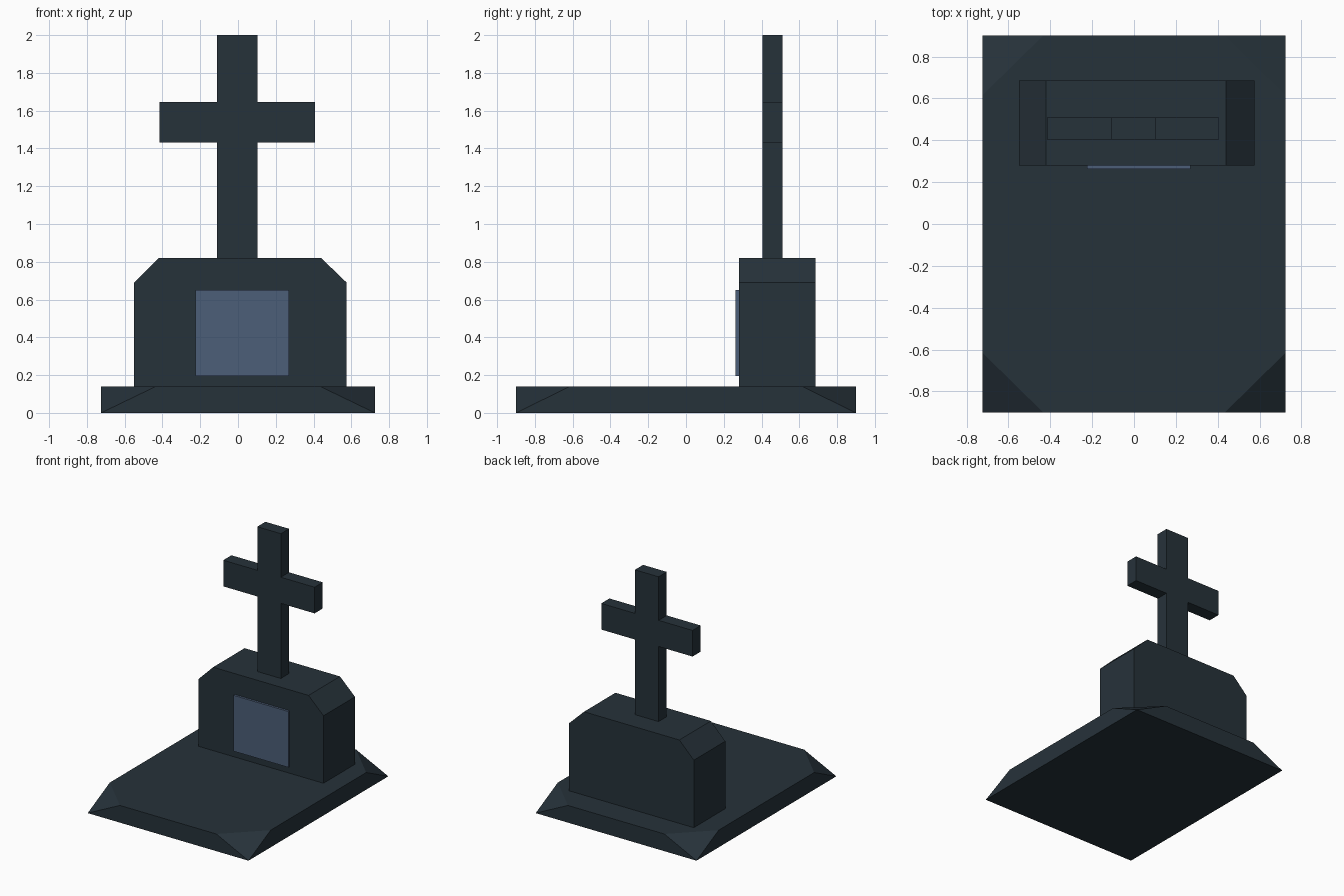
import bpy
import bmesh

default_cube = bpy.data.objects.get("Cube")
if default_cube:
    bpy.data.objects.remove(default_cube, do_unlink=True)


def make_material(name, colour):
    mat = bpy.data.materials.new(name)
    mat.use_nodes = True
    mat.diffuse_color = colour
    for node in mat.node_tree.nodes:
        if node.type == "BSDF_PRINCIPLED":
            node.inputs["Base Color"].default_value = colour
    return mat


def finish(name, bm, mat):
    bmesh.ops.recalc_face_normals(bm, faces=bm.faces)
    mesh = bpy.data.meshes.new(name)
    bm.to_mesh(mesh)
    bm.free()
    mesh.materials.append(mat)
    obj = bpy.data.objects.new(name, mesh)
    bpy.context.collection.objects.link(obj)
    return obj


def extrude_profile(name, outline, front, back, mat):
    """Extrude an outline of (x, z) points from y = front to y = back."""
    bm = bmesh.new()
    face = bm.faces.new([bm.verts.new((x, front, z)) for x, z in outline])
    result = bmesh.ops.extrude_face_region(bm, geom=[face], use_keep_orig=True)
    moved = [g for g in result["geom"] if isinstance(g, bmesh.types.BMVert)]
    bmesh.ops.translate(bm, verts=moved, vec=(0, back - front, 0))
    return finish(name, bm, mat)


stone = make_material("dark slate stone", (0.0194, 0.0319, 0.0423, 1))
plate = make_material("blue grey plate", (0.0723, 0.112, 0.188, 1))

# Ground slab: each top corner is cut down to a point at the bottom corner
HALF_X, HALF_Y, SLAB_TOP = 0.725, 0.9, 0.14
CUT_X, CUT_Y = 0.29, 0.285
bm = bmesh.new()
bottom, top = [], []
for sx, sy in ((-1, -1), (1, -1), (1, 1), (-1, 1)):
    bottom.append(bm.verts.new((sx * HALF_X, sy * HALF_Y, 0)))
    on_side = bm.verts.new((sx * HALF_X, sy * (HALF_Y - CUT_Y), SLAB_TOP))
    on_end = bm.verts.new((sx * (HALF_X - CUT_X), sy * HALF_Y, SLAB_TOP))
    top.append((on_side, on_end) if sx == sy else (on_end, on_side))
bm.faces.new(bottom)
bm.faces.new([v for pair in top for v in pair])
for i in range(4):
    j = (i + 1) % 4
    bm.faces.new((bottom[i], *top[i]))
    bm.faces.new((bottom[i], bottom[j], top[j][0], top[i][1]))
finish("ground_slab", bm, stone)

# Headstone block with bevelled shoulders
extrude_profile("headstone", [
    (-0.55, SLAB_TOP), (0.575, SLAB_TOP), (0.575, 0.69),
    (0.44, 0.82), (-0.42, 0.82), (-0.55, 0.69)], 0.28, 0.685, stone)

# Cross standing on the headstone
L, R, LOW, HIGH = -0.11, 0.103, 1.432, 1.645
extrude_profile("cross", [
    (L, 0.82), (R, 0.82), (R, LOW), (0.407, LOW), (0.407, HIGH), (R, HIGH),
    (R, 2), (L, 2), (L, HIGH), (-0.416, HIGH), (-0.416, LOW), (L, LOW)],
    0.405, 0.51, stone)

# Inscription plate on the front of the headstone
extrude_profile("inscription_plate", [
    (-0.225, 0.195), (0.27, 0.195), (0.27, 0.65), (-0.225, 0.65)],
    0.262, 0.28, plate)
